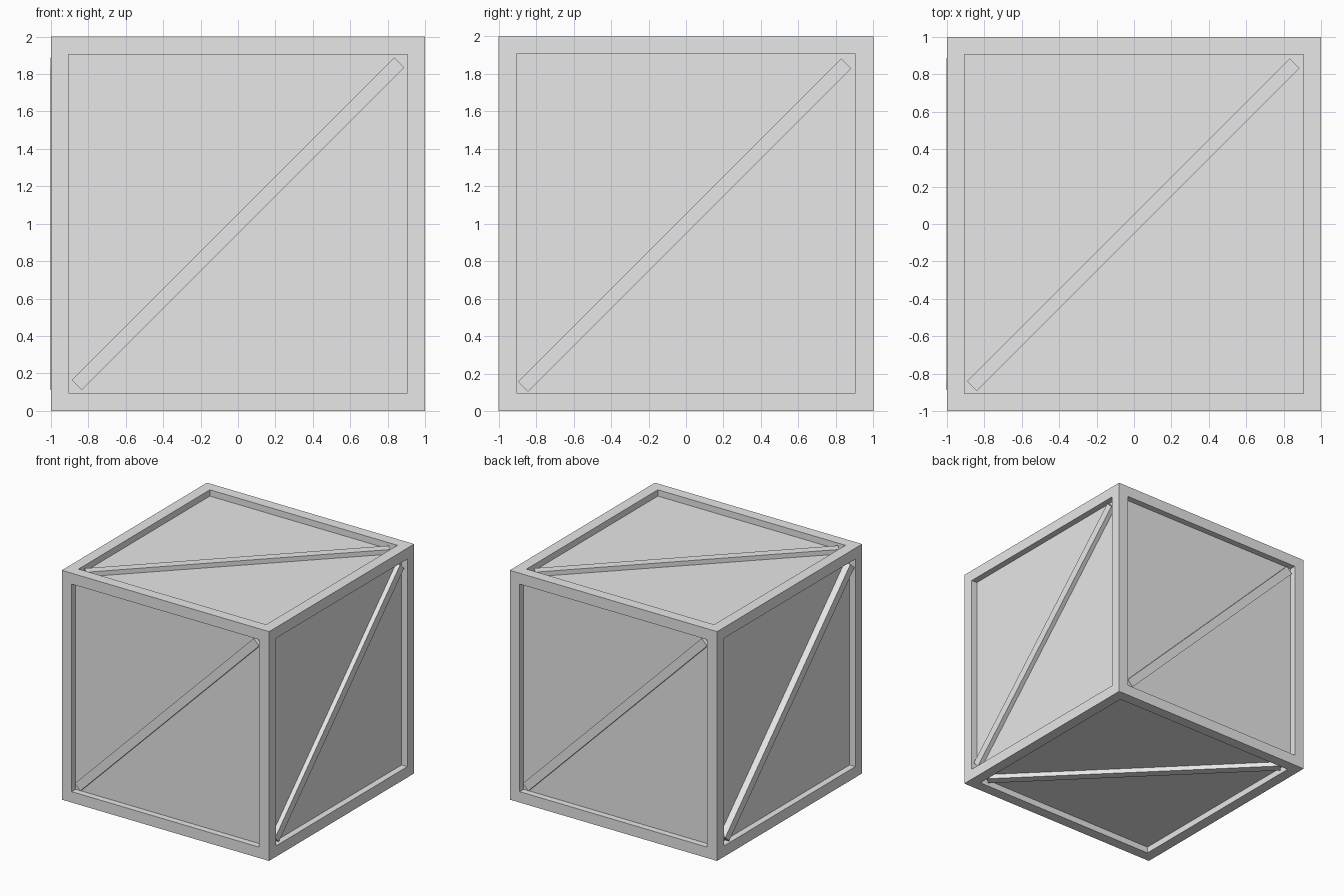
import bpy
import bmesh
from mathutils import Matrix, Vector

cube = bpy.data.objects.get("Cube")
if cube:
    bpy.data.objects.remove(cube, do_unlink=True)

HALF = 1.0       # half the crate's side
RIM = 0.095      # frame width
RECESS = 0.055   # panel depth below the frame
BAR_LENGTH = 2.44
BAR_WIDTH = 0.074

grey = bpy.data.materials.new("plain_grey")
grey.use_nodes = True
grey.diffuse_color = (0.8, 0.8, 0.8, 1)
grey.node_tree.nodes["Principled BSDF"].inputs["Base Color"].default_value = grey.diffuse_color


def finish(bm, name):
    mesh = bpy.data.meshes.new(name)
    bm.to_mesh(mesh)
    bm.free()
    mesh.materials.append(grey)
    obj = bpy.data.objects.new(name, mesh)
    bpy.context.collection.objects.link(obj)
    obj.location.z = HALF
    return obj


# Crate body: a cube with a sunken panel in every side
bm = bmesh.new()
bmesh.ops.create_cube(bm, size=2 * HALF)
panels = list(bm.faces)
bmesh.ops.inset_individual(bm, faces=panels, thickness=RIM, use_even_offset=True)
bmesh.ops.inset_individual(bm, faces=panels, thickness=0, depth=-RECESS)
finish(bm, "crate_body")


# Diagonal brace, rising from lower left to upper right as seen from outside
def brace(name, right, up, height, shift):
    u, v = Vector(right), Vector(up)
    n = u.cross(v)
    along, across = (u + v).normalized(), (v - u).normalized()
    sunk = 0.01
    thick = height + sunk
    centre = n * (HALF - RECESS - sunk + thick / 2) + along * shift
    frame = Matrix((along, across, n)).transposed().to_4x4()
    size = Matrix.Diagonal((BAR_LENGTH, BAR_WIDTH, thick, 1))
    bm = bmesh.new()
    bmesh.ops.create_cube(bm, size=1, matrix=Matrix.Translation(centre) @ frame @ size)
    finish(bm, name)


X, Y, Z = (1, 0, 0), (0, 1, 0), (0, 0, 1)
NX, NY = (-1, 0, 0), (0, -1, 0)
brace("front_brace", X, Z, 0.035, 0)
brace("back_brace", NX, Z, 0.035, 0)
brace("right_brace", NY, Z, 0.057, 0)
brace("left_brace", Y, Z, 0.04, -0.01)
brace("top_brace", X, Y, 0.04, -0.005)
brace("bottom_brace", NX, Y, 0.04, 0)
